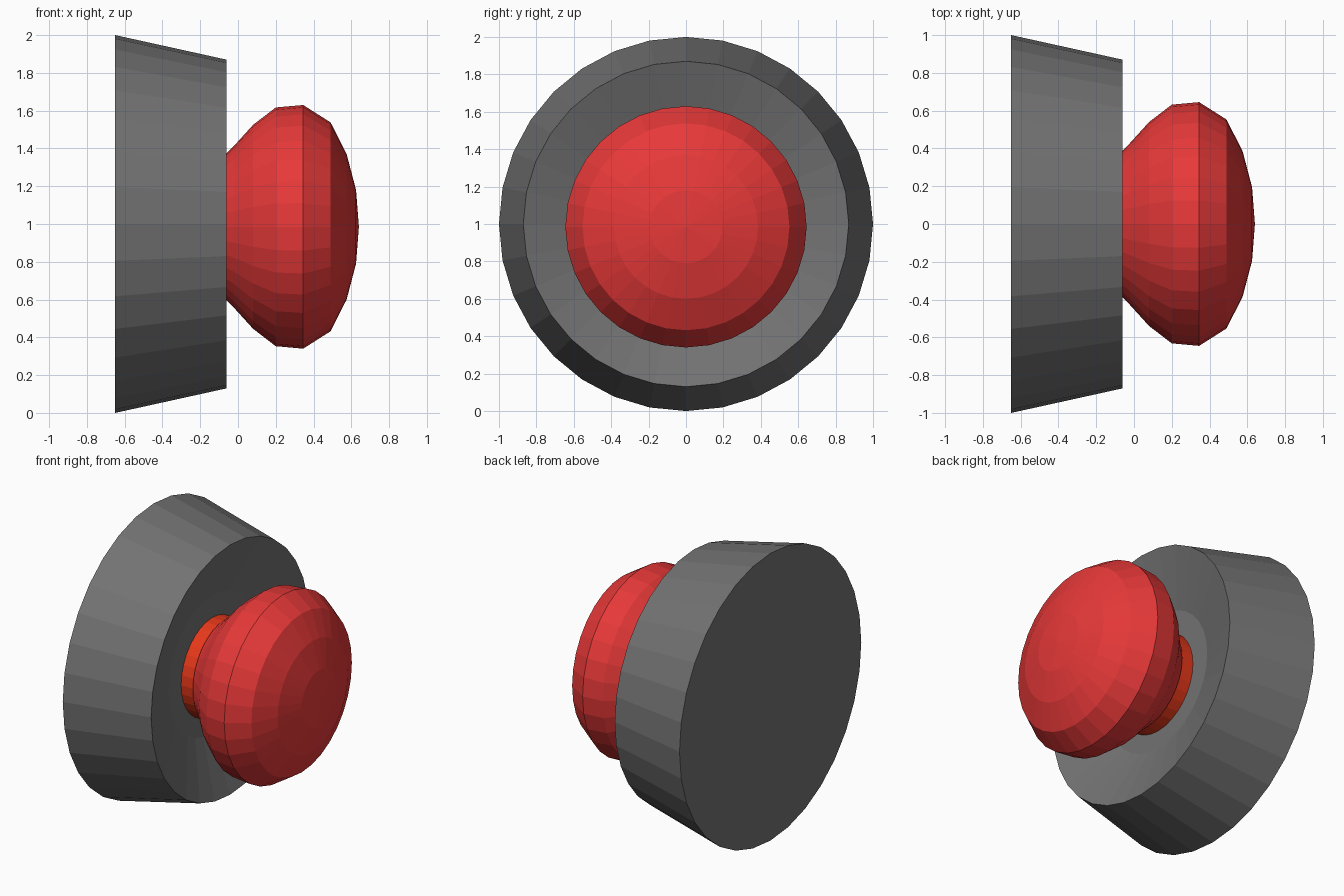
import bpy, bmesh
from math import sin, cos, tau

if "Cube" in bpy.data.objects:
    bpy.data.objects.remove(bpy.data.objects["Cube"])

SIDES = 32


def lathe(name, profile, z, colour):
    """Spin (x, radius) points around a horizontal x axis at height z."""
    bm = bmesh.new()
    rings = []
    for x, r in profile:
        if r == 0:
            rings.append([bm.verts.new((x, 0, z))] * SIDES)
        else:
            rings.append([bm.verts.new((x, r * cos(tau * i / SIDES), z + r * sin(tau * i / SIDES)))
                          for i in range(SIDES)])
    for a, b in zip(rings, rings[1:]):
        for i in range(SIDES):
            j = (i + 1) % SIDES
            bm.faces.new(list(dict.fromkeys((a[i], a[j], b[j], b[i]))))
    # flat caps on open ends
    for ring, r in ((rings[0], profile[0][1]), (rings[-1], profile[-1][1])):
        if r > 0:
            bm.faces.new(ring)
    bmesh.ops.recalc_face_normals(bm, faces=bm.faces[:])
    mesh = bpy.data.meshes.new(name)
    bm.to_mesh(mesh)
    bm.free()
    mat = bpy.data.materials.new(name + "_colour")
    mat.diffuse_color = (*colour, 1)
    mat.use_nodes = True
    mat.node_tree.nodes["Principled BSDF"].inputs["Base Color"].default_value = mat.diffuse_color
    mesh.materials.append(mat)
    obj = bpy.data.objects.new(name, mesh)
    bpy.context.collection.objects.link(obj)
    return obj


# tapered housing with a dished front
lathe("housing", [(-0.65, 1.0), (-0.06, 0.87), (-0.20, 0.48)], 1.0, (0.17, 0.17, 0.17))

# short stem between housing and button
lathe("stem", [(-0.21, 0.34), (-0.09, 0.34)], 0.985, (0.8, 0.04, 0.01))

# mushroom-shaped push button
lathe("button_cap", [(-0.10, 0.355), (-0.06, 0.39), (-0.02, 0.43), (0.08, 0.54),
                     (0.20, 0.632), (0.345, 0.645), (0.49, 0.553), (0.575, 0.385),
                     (0.625, 0.195), (0.64, 0)], 0.985, (0.8, 0.04, 0.04))
